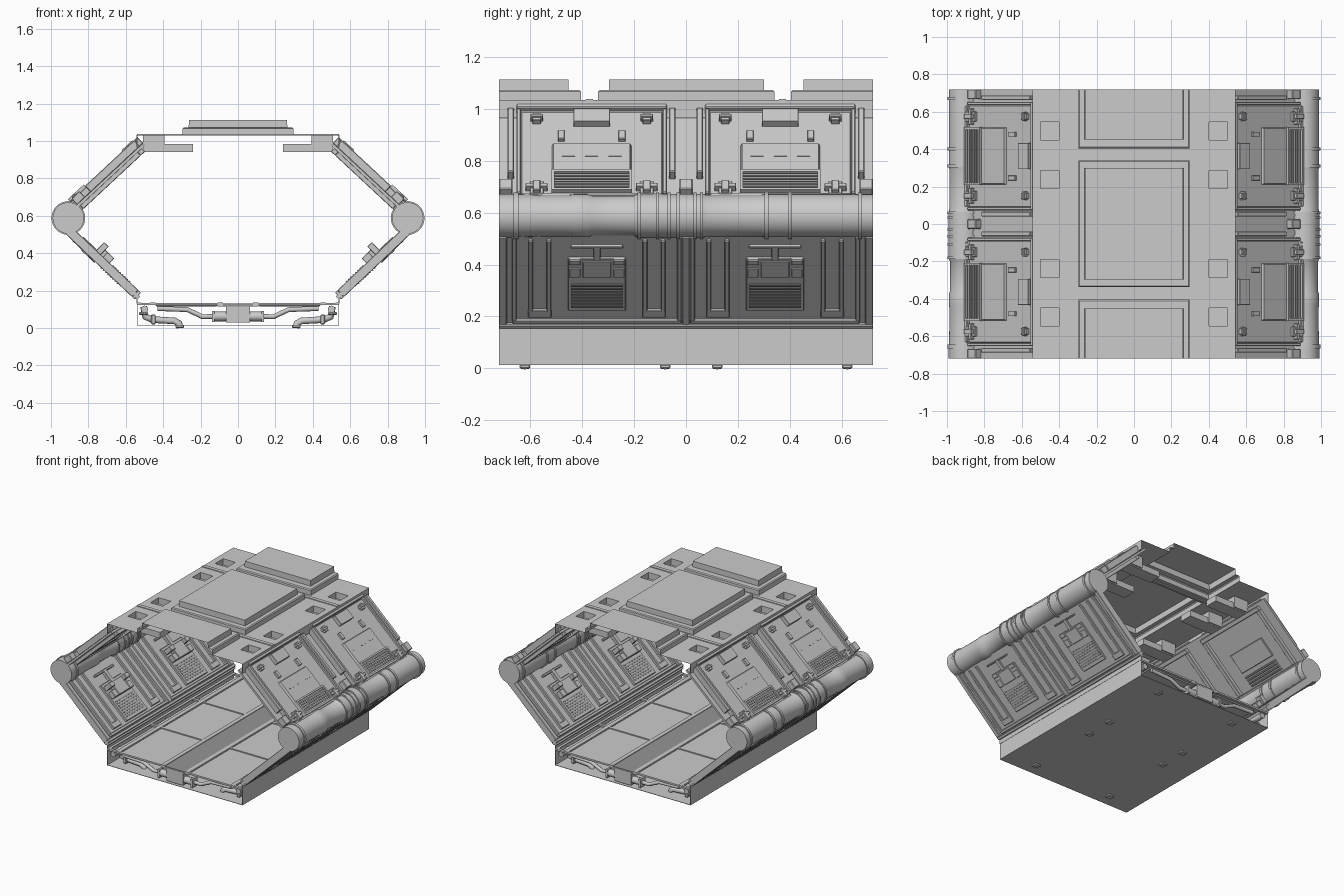
import bpy, bmesh, math
from mathutils import Vector

if "Cube" in bpy.data.objects:
    bpy.data.objects.remove(bpy.data.objects["Cube"])

# ---------- helpers ----------
def world(a, b, c):
    return Vector((a, b, c))

def slope(ox, oz, dx, dz, nx, nz):
    """Wall frame: s runs down the slope, y along the corridor, n points outward."""
    l, m = math.hypot(dx, dz), math.hypot(nx, nz)
    return lambda s, y, n: Vector((ox + s*dx/l + n*nx/m, y, oz + s*dz/l + n*nz/m))

UP = slope(.555, 1.005, .365, -.34, .34, .365)
LOW = slope(.93, .51, -.375, -.355, .355, -.375)

def box(bm, F, a, b, c, taper=0):
    v = []
    for k in (0, 1):
        t = taper * k
        for p, q in ((a[0]+t, b[0]+t), (a[1]-t, b[0]+t), (a[1]-t, b[1]-t), (a[0]+t, b[1]-t)):
            v.append(bm.verts.new(F(p, q, c[k])))
    for f in ((0, 1, 2, 3), (4, 5, 6, 7), (0, 1, 5, 4), (1, 2, 6, 5), (2, 3, 7, 6), (3, 0, 4, 7)):
        bm.faces.new([v[i] for i in f])

def finish(name, bm, mirror=True, bevel=0, smooth=False, color=None):
    bmesh.ops.recalc_face_normals(bm, faces=bm.faces)
    me = bpy.data.meshes.new(name)
    bm.to_mesh(me)
    bm.free()
    ob = bpy.data.objects.new(name, me)
    bpy.context.collection.objects.link(ob)
    if bevel:
        m = ob.modifiers.new("bevel", 'BEVEL')
        m.width, m.segments = bevel, 1
    if mirror:
        ob.modifiers.new("mirror", 'MIRROR')
    if smooth:
        bpy.context.view_layer.objects.active = ob
        ob.select_set(True)
        bpy.ops.object.shade_smooth_by_angle(angle=math.radians(35))
        ob.select_set(False)
    if color:
        mat = bpy.data.materials.new(name)
        mat.diffuse_color = color
        mat.use_nodes = True
        mat.node_tree.nodes["Principled BSDF"].inputs["Base Color"].default_value = mat.diffuse_color
        me.materials.append(mat)
    return ob

def part(name, F, boxes, **kw):
    bm = bmesh.new()
    for b in boxes:
        box(bm, F, *b)
    return finish(name, bm, **kw)

def pipe(name, pts, r, mirror=True):
    cu = bpy.data.curves.new(name, 'CURVE')
    cu.dimensions, cu.bevel_depth, cu.bevel_resolution, cu.use_fill_caps = '3D', r, 2, True
    sp = cu.splines.new('POLY')
    sp.points.add(len(pts) - 1)
    for p, q in zip(sp.points, pts):
        p.co = (*q, 1)
    ob = bpy.data.objects.new(name, cu)
    bpy.context.collection.objects.link(ob)
    if mirror:
        ob.modifiers.new("mirror", 'MIRROR')

def mid(c, h):
    return (c - h, c + h)

# ---------- roof: sheet with square wells and hollow stepped hatches ----------
xs = [-.54, -.5, -.4, -.297, .297, .4, .5, .54]
ys = [-.72, -.545, -.45, -.405, -.338, -.287, -.19, .19, .287, .34, .405, .45, .545, .72]
wells = [(-.545, -.45), (-.287, -.19), (.19, .287), (.45, .545)]
bm = bmesh.new()
grid = [[bm.verts.new((x, y, 1.033)) for y in ys] for x in xs]
for i in range(7):
    for j in range(13):
        hole = (ys[j], ys[j+1]) in wells if i in (1, 5) else i == 3 and j not in (3, 9)
        if not hole:
            bm.faces.new((grid[i][j], grid[i+1][j], grid[i+1][j+1], grid[i][j+1]))
finish("roof_sheet", bm, mirror=False)
part("roof_well_walls", world, [w for y0, y1 in wells for w in (
    ((.392, .4), (y0, y1), (.95, 1.031)), ((.5, .508), (y0, y1), (.95, 1.031)),
    ((.392, .508), (y0-.008, y0), (.95, 1.031)), ((.392, .508), (y1, y1+.008), (.95, 1.031)))])
part("roof_well_fixtures", world, [((.24, .5), (y0, y1), (.942, .985)) for y0, y1 in wells])
bm = bmesh.new()
for y0, y1, i0, i1 in ((-.72, -.405, 0, .047), (-.338, .34, .042, .04), (.405, .72, .047, 0)):
    rings = []
    for k, x, z in ((0, .297, 1.033), (0, .297, 1.066), (.13, .291, 1.072), (1, .264, 1.072), (1, .262, 1.113)):
        a, b = y0 + i0*k, y1 - i1*k
        rings.append([bm.verts.new(p) for p in ((-x, a, z), (x, a, z), (x, b, z), (-x, b, z))])
    for r, q in zip(rings, rings[1:]):
        for i in range(4):
            if not (i == 0 and i0 == 0 or i == 2 and i1 == 0):     # open at the tile ends
                bm.faces.new((r[i], r[(i+1) % 4], q[(i+1) % 4], q[i]))
    bm.faces.new(rings[-1])
finish("roof_hatches", bm, mirror=False)
part("roof_seams", world, [((-.54, .54), mid(y, .013), (1.028, 1.038)) for y in (-.371, .371)], mirror=False)
part("roof_edge_skirt", world, [((.538, .542), (-.72, .72), (.965, 1.033))])

# ---------- upper walls ----------
part("upper_wall_shell", UP, [((-.02, .5), (-.72, .72), (-.06, -.045))])
panel, rim, plate, hood, slats, clips, slits, inner = [], [], [], [], [], [], [], []
for c in (-.363, .363):
    panel.append(((.0, .47), mid(c, .275), (-.046, -.022)))
    rim += [((-.024, .0), mid(c, .29), (-.046, 0)), ((.47, .49), mid(c, .27), (-.046, -.008))]
    plate.append(((.19, .48), mid(c, .155), (-.03, -.006), .008))
    hood += [((.36, .372), mid(c, .155), (-.01, .01)), ((.462, .475), mid(c, .155), (-.01, .01)),
             ((.36, .475), mid(c - .149, .006), (-.01, .01)), ((.36, .475), mid(c + .149, .006), (-.01, .01))]
    slats += [((.38 + i*.016, .388 + i*.016), mid(c, .145), (-.01, .005)) for i in range(5)]
    clips.append(((.01, .085), mid(c, .07), (-.03, .006)))
    for d in (-1, 1):
        rim.append(((-.01, .47), mid(c + d*.281, .009), (-.046, -.008)))
        clips += [((.12, .17), mid(c + d*.117, .013), (-.03, -.006)),
                  ((.03, .07), mid(c + d*.212, .016), (-.03, .0)),
                  ((.042, .056), mid(c + d*.212, .024), (-.03, .006)),
                  ((.41, .48), mid(c + d*.212, .026), (-.03, -.006)),
                  ((.43, .45), mid(c + d*.212, .042), (-.03, .004)),
                  ((.42, .475), mid(c + d*.212, .014), (-.03, .01))]
    slits += [((.265, .272), mid(c + d, .025), (-.01, -.003)) for d in (-.09, 0, .09)]
    # inside face: framed recess holding horizontal bars
    inner += [((.0, .03), mid(c, .29), (-.085, -.058)), ((.45, .48), mid(c, .29), (-.085, -.058)),
              ((.19, .33), mid(c, .155), (-.072, -.058))]
    inner += [((.03, .45), mid(c + d*.275, .015), (-.085, -.058)) for d in (-1, 1)]
    inner += [((.36 + i*.022, .372 + i*.022), mid(c, .15), (-.078, -.058)) for i in range(4)]
part("upper_wall_panels", UP, panel, bevel=.006)
part("upper_wall_rims", UP, rim, bevel=.004)
part("upper_wall_plates", UP, plate)
part("vent_hoods", UP, hood)
part("vent_slats", UP, slats)
part("latches", UP, clips, bevel=.002)
part("plate_slits", UP, slits)
part("upper_wall_inner_panels", UP, inner, bevel=.003)
part("wall_ribs", UP, [((.0, .36), mid(y, .013), (-.046, 0)) for y in (-.675, -.053, .053, .675)]
     + [((.4, .46), mid(y, .026), (-.046, 0)) for y in (-.694, 0, .694)], bevel=.004)

# ---------- lower walls ----------
part("lower_wall_shell", LOW, [((-.02, .53), (-.72, .72), (-.032, -.012))])
part("lower_wall_skirt", world, [((.538, .542), (-.72, .72), (.13, .18))])
trays, units, grille, ribs = [], [], [], []
for c in (-.343, .343):
    for n in ((-.05, -.03), (-.014, 0)):
        trays += [((.475, .495), mid(c, .325), n), ((.01, .48), mid(c - .318, .009), n),
                  ((.01, .48), mid(c + .318, .009), n)]
        ribs += [((.03, .46), mid(c + d, .009), n) for d in (-.255, -.185, .185, .255)]
        ribs += [((.42, .46), mid(c + d, .045), n) for d in (-.22, .22)]
    # inner equipment, with its shallow relief on the outside
    units += [((.17, .46), mid(c, .118), (-.05, -.03)), ((.19, .29), mid(c, .06), (-.085, -.04)),
              ((.09, .105), mid(c, .105), (-.05, -.03)), ((.09, .19), mid(c, .016), (-.055, -.03)),
              ((.13, .42), mid(c, .112), (-.014, .0)), ((.14, .23), mid(c, .055), (-.01, .006)),
              ((.06, .07), mid(c, .1), (-.014, .002)), ((.06, .14), mid(c, .014), (-.014, .002))]
    for d in (-.085, .085):
        units += [((.19, .225), mid(c + d, .022), (-.11, -.04)), ((.24, .29), mid(c + d, .022), (-.085, -.04)),
                  ((.13, .16), mid(c + d, .022), (-.01, .006)), ((.18, .23), mid(c + d, .022), (-.01, .005))]
    grille += [((.31 + i*.017, .319 + i*.017), mid(c, .1), (-.054, -.045)) for i in range(8)]
    grille += [((.27 + i*.017, .279 + i*.017), mid(c, .1), (-.005, .004)) for i in range(8)]
ribs += [((.01, .5), mid(y, .015), (-.05, 0)) for y in (-.705, 0, .705)]
ribs.append(((.5, .52), (-.72, .72), (-.05, 0)))
part("lower_wall_trays", LOW, trays, bevel=.003)
part("lower_wall_ribs", LOW, ribs, bevel=.003)
part("equipment_units", LOW, units, bevel=.003)
part("equipment_grilles", LOW, grille, color=(.3, .3, .3, 1))

# ---------- side tubes: lathe along y ----------
prof = [(-.72, .084), (-.665, .084), (-.665, .09), (-.645, .09), (-.645, .083), (-.55, .08), (-.45, .08),
        (-.43, .083), (-.38, .083), (-.36, .077), (-.2, .077), (-.19, .083)]
for y in (-.18, -.11, -.065, -.03, .035, .06):
    prof += [(y - .006, .084), (y - .006, .09), (y + .006, .09), (y + .006, .084)]
prof += [(.08, .08), (.29, .08)]
for y in (.31, .4, .67):
    prof += [(y - .008, .083), (y - .008, .09), (y + .008, .09), (y + .008, .083)]
prof.append((.72, .083))
bm = bmesh.new()
N = 32
rings = [[bm.verts.new((.907 + r*math.cos(2*math.pi*i/N), y, .588 + r*math.sin(2*math.pi*i/N)))
          for i in range(N)] for y, r in prof]
for a, b in zip(rings, rings[1:]):
    for i in range(N):
        bm.faces.new((a[i], a[(i+1) % N], b[(i+1) % N], b[i]))
bm.faces.new(rings[0])
bm.faces.new(rings[-1])
finish("side_tube", bm, smooth=True)

# ---------- floor ----------
part("floor_pan", world, [((-.54, .54), (-.72, .72), (.014, .017))], mirror=False)
part("floor_side_walls", world, [((.537, .54), (-.72, .72), (.014, .135))])
rows = [(-.70, -.25), (-.23, .23), (.25, .70)]
part("floor_panels", world, [((.11, .44), y, (.115, .13)) for y in rows], bevel=.006, color=(.95, .95, .95, 1))
part("floor_frame", world, [((.44, .47), (-.72, .72), (.122, .135)), ((.52, .54), (-.72, .72), (.13, .135)),
                            ((.08, .11), (-.72, .72), (.115, .135))]
     + [((.1, .54), y, (.122, .134)) for y in ((-.72, -.7), (-.25, -.23), (.23, .25), (.7, .72))])
part("floor_centre_channel", world, [((-.085, .085), (-.72, .72), (.115, .131))],
     mirror=False, color=(.3, .3, .3, 1))

# cross braces and plumbing under the deck
for y in (-.69, -.24, .24, .69):
    pipe("cross_pipe", [(-.14, y, .062), (.14, y, .062)], .026, mirror=False)
    pipe("brace_arm", [(.12, y, .062), (.19, y, .06), (.27, y, .098), (.43, y, .104)], .013)
    part("cross_flanges", world, [((.125, .14), mid(y, .028), (.032, .092)),
                                  ((-.065, .065), mid(y, .03), (.03, .12))])
for y in (-.62, -.08, .12, .62):
    pipe("drain_pipe", [(.31, y, 0), (.315, y, .025), (.34, y, .038), (.46, y, .045),
                        (.495, y, .06), (.505, y, .115)], .018)
    part("drain_collars", world, [((.44, .465), mid(y, .026), (.02, .072)), ((.48, .53), mid(y, .026), (.07, .085)),
                                  ((.29, .335), mid(y, .02), (0, .016))], bevel=.004)
pipe("long_floor_pipe", [(.5, -.71, .1), (.5, .71, .1)], .02)
